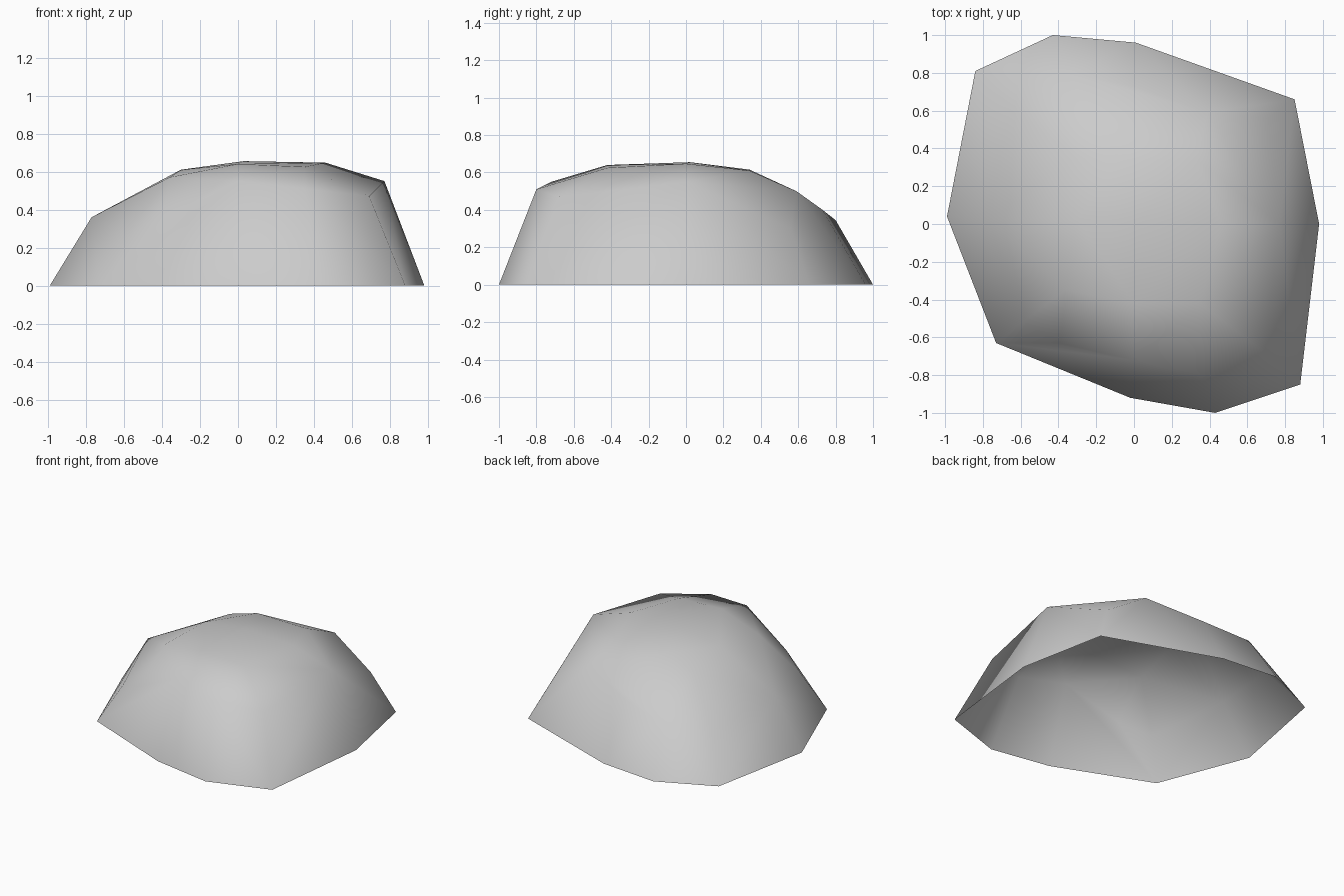
import bpy
import bmesh

cube = bpy.data.objects.get("Cube")
if cube:
    bpy.data.objects.remove(cube, do_unlink=True)

# Ground outline, counter-clockwise
base = [(-.99, .04), (-.73, -.63), (-.02, -.92), (.43, -1), (.88, -.85), (.98, 0),
        (.85, .66), (.01, .96), (-.43, 1), (-.84, .81)]
# Shoulder of the dome, leaning higher towards one side
shoulder = [(-.77, .03, .36), (-.59, -.52, .27), (-.39, -.63, .355), (0, -.72, .55),
            (.35, -.8, .51), (.69, -.68, .47), (.77, 0, .55), (.71, .56, .3),
            (.39, .59, .5), (0, .73, .4), (-.35, .8, .345), (-.65, .62, .29)]
# Crown of the dome
crown = [(-.3, .02, .61), (-.36, -.35, .57), (0, -.42, .64), (.35, -.42, .625),
         (.46, 0, .647), (.33, .34, .61), (-.08, .34, .615), (-.31, .35, .545),
         (.03, .02, .655)]

# Stretch a skin over the levels and leave the underside open
bm = bmesh.new()
for p in [(x, y, 0) for x, y in base] + shoulder + crown:
    bm.verts.new(p)
bmesh.ops.convex_hull(bm, input=bm.verts)
underside = [f for f in bm.faces if all(v.co.z < .001 for v in f.verts)]
bmesh.ops.delete(bm, geom=underside, context='FACES')
loose = [v for v in bm.verts if not v.link_faces]
bmesh.ops.delete(bm, geom=loose, context='VERTS')
bmesh.ops.recalc_face_normals(bm, faces=bm.faces)
for f in bm.faces:
    f.smooth = True
mesh = bpy.data.meshes.new("rock_shell")
bm.to_mesh(mesh)
bm.free()

# Plain grey stone
stone = bpy.data.materials.new("grey_stone")
stone.use_nodes = True
colour = (.6, .6, .6, 1)
stone.diffuse_color = colour
stone.node_tree.nodes["Principled BSDF"].inputs["Base Color"].default_value = colour
mesh.materials.append(stone)

rock = bpy.data.objects.new("rock_shell", mesh)
bpy.context.collection.objects.link(rock)
